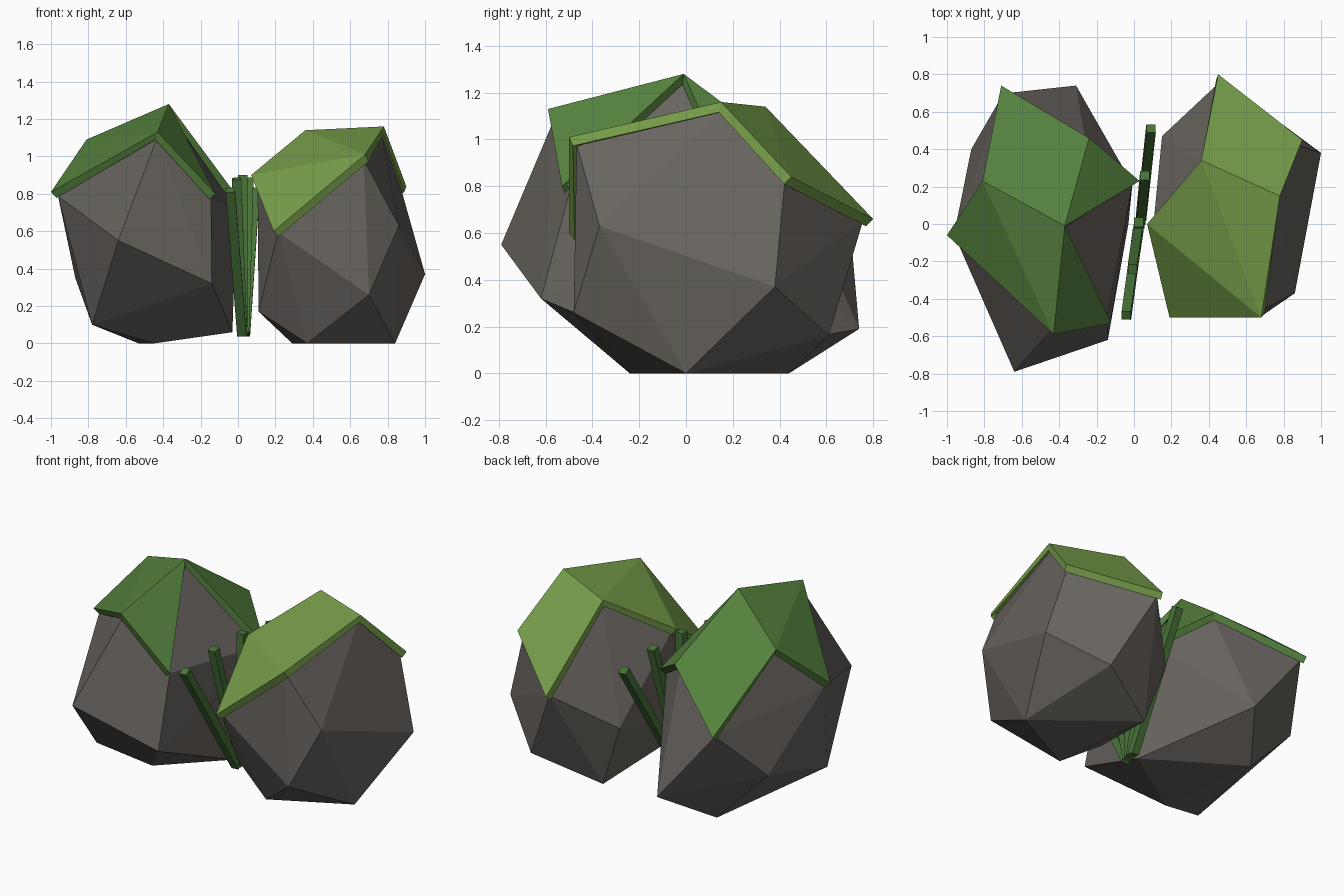
import bpy, bmesh
from mathutils import Vector

cube = bpy.data.objects.get("Cube")
if cube:
    bpy.data.objects.remove(cube, do_unlink=True)

CAP_THICKNESS = 0.045


def make_material(name, colour):
    mat = bpy.data.materials.new(name)
    mat.use_nodes = True
    rgba = (*colour, 1.0)
    mat.diffuse_color = rgba
    bsdf = next(n for n in mat.node_tree.nodes if n.type == 'BSDF_PRINCIPLED')
    bsdf.inputs["Base Color"].default_value = rgba
    bsdf.inputs["Roughness"].default_value = 0.9
    return mat


stone = make_material("grey stone", (0.14, 0.127, 0.115))
light_moss = make_material("light moss", (0.188, 0.35, 0.07))
dark_moss = make_material("dark moss", (0.091, 0.223, 0.048))
stem_green = make_material("stem green", (0.065, 0.175, 0.04))


def add_object(name, bm, material):
    mesh = bpy.data.meshes.new(name)
    bm.to_mesh(mesh)
    bm.free()
    mesh.materials.append(material)
    obj = bpy.data.objects.new(name, mesh)
    bpy.context.collection.objects.link(obj)
    return obj


def build_rock(name, crown, body, centre):
    """Faceted boulder: hull of the body and of the crown sunk under the moss."""
    bm = bmesh.new()
    centre = Vector(centre)
    for point in crown.values():
        point = Vector(point)
        bm.verts.new(point + (centre - point).normalized() * CAP_THICKNESS)
    for point in body:
        bm.verts.new(point)
    hull = bmesh.ops.convex_hull(bm, input=bm.verts[:])
    unused = {g for g in hull["geom_interior"] + hull["geom_unused"]
              if isinstance(g, bmesh.types.BMVert)}
    bmesh.ops.delete(bm, geom=list(unused), context='VERTS')
    bmesh.ops.recalc_face_normals(bm, faces=bm.faces[:])
    return add_object(name, bm, stone)


def build_cap(name, crown, triangles, material):
    """Moss sheet over the crown points, thickened inwards."""
    bm = bmesh.new()
    verts = {key: bm.verts.new(point) for key, point in crown.items()}
    for triangle in triangles.split():
        face = bm.faces.new([verts[key] for key in triangle])
        face.normal_update()
        if face.normal.z < 0:
            face.normal_flip()
    cap = add_object(name, bm, material)
    solid = cap.modifiers.new("thickness", 'SOLIDIFY')
    solid.thickness = CAP_THICKNESS
    solid.offset = -1
    return cap


def build_stem(name, base, tip, width):
    """Square rod from base to tip."""
    base, tip = Vector(base), Vector(tip)
    axis = tip - base
    bm = bmesh.new()
    bmesh.ops.create_cube(bm, size=1.0)
    bmesh.ops.scale(bm, vec=(width, width, axis.length), verts=bm.verts[:])
    turn = Vector((0, 0, 1)).rotation_difference(axis).to_matrix()
    bmesh.ops.rotate(bm, matrix=turn, verts=bm.verts[:])
    bmesh.ops.translate(bm, vec=(base + tip) / 2, verts=bm.verts[:])
    return add_object(name, bm, stem_green)


# Boulder on the +x side, with its light moss cap
crown = {
    "A": (0.45, 0.80, 0.66), "B": (0.90, 0.45, 0.84), "C": (0.78, 0.15, 1.16),
    "D": (0.68, -0.5, 1.01), "E": (0.19, -0.5, 0.60), "F": (0.07, 0, 0.90),
    "G": (0.36, 0.34, 1.14),
}
body = [
    (1, 0.38, 0.37), (0.86, -0.37, 0.63), (0.84, 0, 0), (0.70, -0.48, 0.26),
    (0.29, 0.44, 0), (0.37, -0.24, 0), (0.11, -0.17, 0.17),
    (0.69, 0.61, 0.16), (0.15, 0.47, 0.41),
]
build_rock("left_boulder", crown, body, (0.55, 0.05, 0.5))
build_cap("left_moss_cap", crown, "ABG BCG GCD GDF FDE", light_moss)

# Boulder on the -x side, with its dark moss cap
crown = {
    "A": (-0.37, -0.01, 1.28), "B": (-0.43, -0.59, 1.13), "C": (-1, -0.06, 0.81),
    "D": (-0.81, 0.23, 1.09), "E": (-0.71, 0.74, 0.68), "F": (-0.24, 0.46, 0.93),
    "G": (0.03, 0.23, 0.74), "H": (-0.12, -0.53, 0.80),
}
body = [
    (-0.64, -0.79, 0.55), (-0.14, -0.62, 0.32), (-0.78, -0.34, 0.10),
    (-0.03, 0, 0.06), (-0.87, 0.40, 0.35), (-0.53, 0.44, 0),
    (-0.31, 0.74, 0.19), (-0.45, -0.24, 0),
]
build_rock("right_boulder", crown, body, (-0.5, 0, 0.5))
build_cap("right_moss_cap", crown, "EFD FAD DAB DBC AFG ABH", dark_moss)

# Fan of stems in the gap
for i in range(-2, 3):
    foot = (0.03 + 0.005 * i, 0.02 * i, 0.05)
    tip = (0.025 + 0.033 * i, 0.01 + 0.25 * i, 0.9 - 0.02 * i * i)
    build_stem(f"stem_{i + 3}", foot, tip, 0.05)
